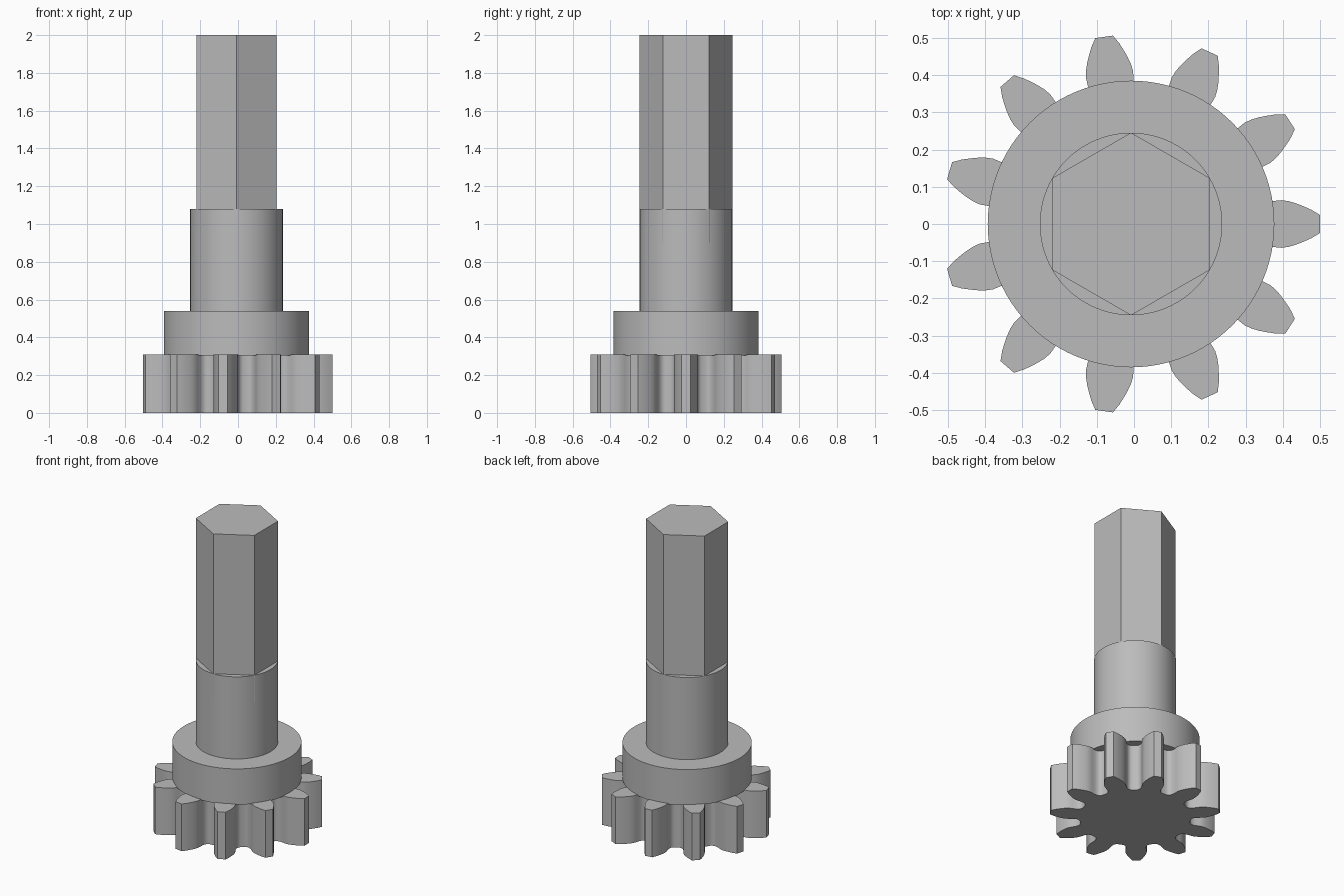
import bpy, bmesh
from math import sin, cos, pi, radians

cube = bpy.data.objects.get("Cube")
if cube:
    bpy.data.objects.remove(cube, do_unlink=True)

CENTRE_X = -0.008
TEETH = 11

steel = bpy.data.materials.new("grey steel")
steel.use_nodes = True
colour = (0.5, 0.5, 0.5, 1)
steel.diffuse_color = colour
steel.node_tree.nodes["Principled BSDF"].inputs["Base Color"].default_value = colour


def extrude_outline(name, outline, bottom, top, smooth_angle=None):
    """Closed prism from a flat outline, standing between two heights."""
    bm = bmesh.new()
    base = bm.faces.new([bm.verts.new((x, y, bottom)) for x, y in outline])
    moved = bmesh.ops.extrude_face_region(bm, geom=[base], use_keep_orig=True)
    verts = [v for v in moved["geom"] if isinstance(v, bmesh.types.BMVert)]
    bmesh.ops.translate(bm, verts=verts, vec=(0, 0, top - bottom))
    bmesh.ops.recalc_face_normals(bm, faces=bm.faces)
    mesh = bpy.data.meshes.new(name)
    bm.to_mesh(mesh)
    bm.free()
    mesh.materials.append(steel)
    obj = bpy.data.objects.new(name, mesh)
    obj.location.x = CENTRE_X
    bpy.context.collection.objects.link(obj)
    if smooth_angle:
        bpy.ops.object.select_all(action="DESELECT")
        obj.select_set(True)
        bpy.context.view_layer.objects.active = obj
        bpy.ops.object.shade_smooth_by_angle(angle=radians(smooth_angle))
    return obj


def ring(radius, sides, turn=0.0):
    return [(radius * cos(turn + 2 * pi * i / sides),
             radius * sin(turn + 2 * pi * i / sides)) for i in range(sides)]


def gear_outline():
    # Half tooth from valley floor to tip: distance from centre, half width
    flank = [(0.322, 0.080), (0.328, 0.070), (0.340, 0.062), (0.360, 0.059),
             (0.385, 0.062), (0.405, 0.064), (0.425, 0.061), (0.445, 0.055),
             (0.465, 0.047), (0.485, 0.038), (0.508, 0.024)]
    tooth = [(r, -w) for r, w in flank] + [(r, w) for r, w in reversed(flank)]
    points = []
    for i in range(TEETH):
        a = 2 * pi * i / TEETH
        points += [(x * cos(a) - y * sin(a), x * sin(a) + y * cos(a))
                   for x, y in tooth]
    return points


extrude_outline("pinion_gear", gear_outline(), 0, 0.31, 32)
extrude_outline("collar", ring(0.385, 96), 0.305, 0.54, 30)
extrude_outline("round_shaft", ring(0.245, 96), 0.535, 1.08, 30)
# The hexagonal drive sinks into the round shaft, its corners just showing
extrude_outline("hex_drive", ring(0.2455, 6, pi / 2), 0.9, 2.0)
